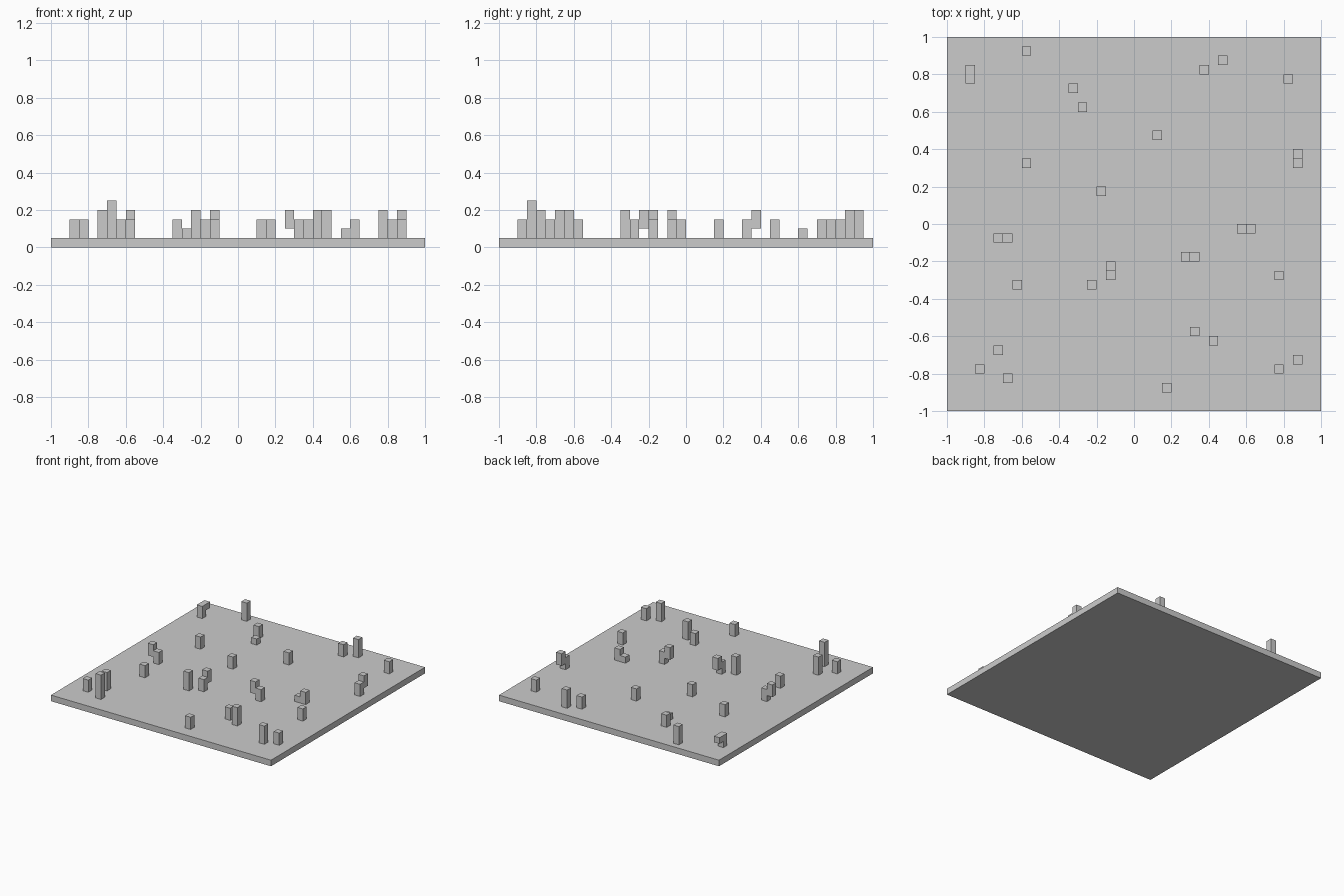
import bpy, bmesh

if "Cube" in bpy.data.objects:
    bpy.data.objects.remove(bpy.data.objects["Cube"])

U = 0.05  # size of one block

# single posts: (x, y, height in blocks)
POSTS = [
    (-0.575, 0.925, 3), (-0.325, 0.725, 2), (-0.275, 0.625, 1), (0.375, 0.825, 2),
    (0.475, 0.875, 3), (0.825, 0.775, 2), (0.125, 0.475, 2), (-0.575, 0.325, 2),
    (-0.175, 0.175, 2), (-0.225, -0.325, 3), (-0.625, -0.325, 2), (0.775, -0.275, 2),
    (0.325, -0.575, 2), (0.425, -0.625, 3), (-0.725, -0.675, 3), (-0.825, -0.775, 2),
    (-0.675, -0.825, 4), (0.175, -0.875, 2), (0.775, -0.775, 3), (0.875, -0.725, 2),
]

# two-block-high posts with a side arm: (x, y, arm dx, arm dy, arm bottom, arm top)
BRANCHED = [
    (-0.875, 0.775, 0, 1, 1, 2),
    (0.875, 0.325, 0, 1, 1, 3),
    (-0.675, -0.075, -1, 0, 1, 3),
    (0.625, -0.025, -1, 0, 0, 1),
    (0.325, -0.175, -1, 0, 1, 3),
    (-0.125, -0.275, 0, 1, 1, 3),
]


def add_box(bm, x, y, z0, z1, width):
    verts = bmesh.ops.create_cube(bm, size=1)["verts"]
    bmesh.ops.scale(bm, vec=(width, width, z1 - z0), verts=verts)
    bmesh.ops.translate(bm, vec=(x, y, (z0 + z1) / 2), verts=verts)


def make_object(name, boxes):
    bm = bmesh.new()
    for box in boxes:
        add_box(bm, *box)
    mesh = bpy.data.meshes.new(name)
    bm.to_mesh(mesh)
    bm.free()
    obj = bpy.data.objects.new(name, mesh)
    bpy.context.collection.objects.link(obj)


# ground plate
make_object("ground_plate", [(0, 0, 0, U, 2)])

# plain posts
for x, y, h in POSTS:
    make_object("post", [(x, y, U, U + h * U, U)])

# posts with a side arm
for x, y, dx, dy, b, t in BRANCHED:
    make_object("branched_post", [
        (x, y, U, 3 * U, U),
        (x + dx * U, y + dy * U, U + b * U, U + t * U, U),
    ])
